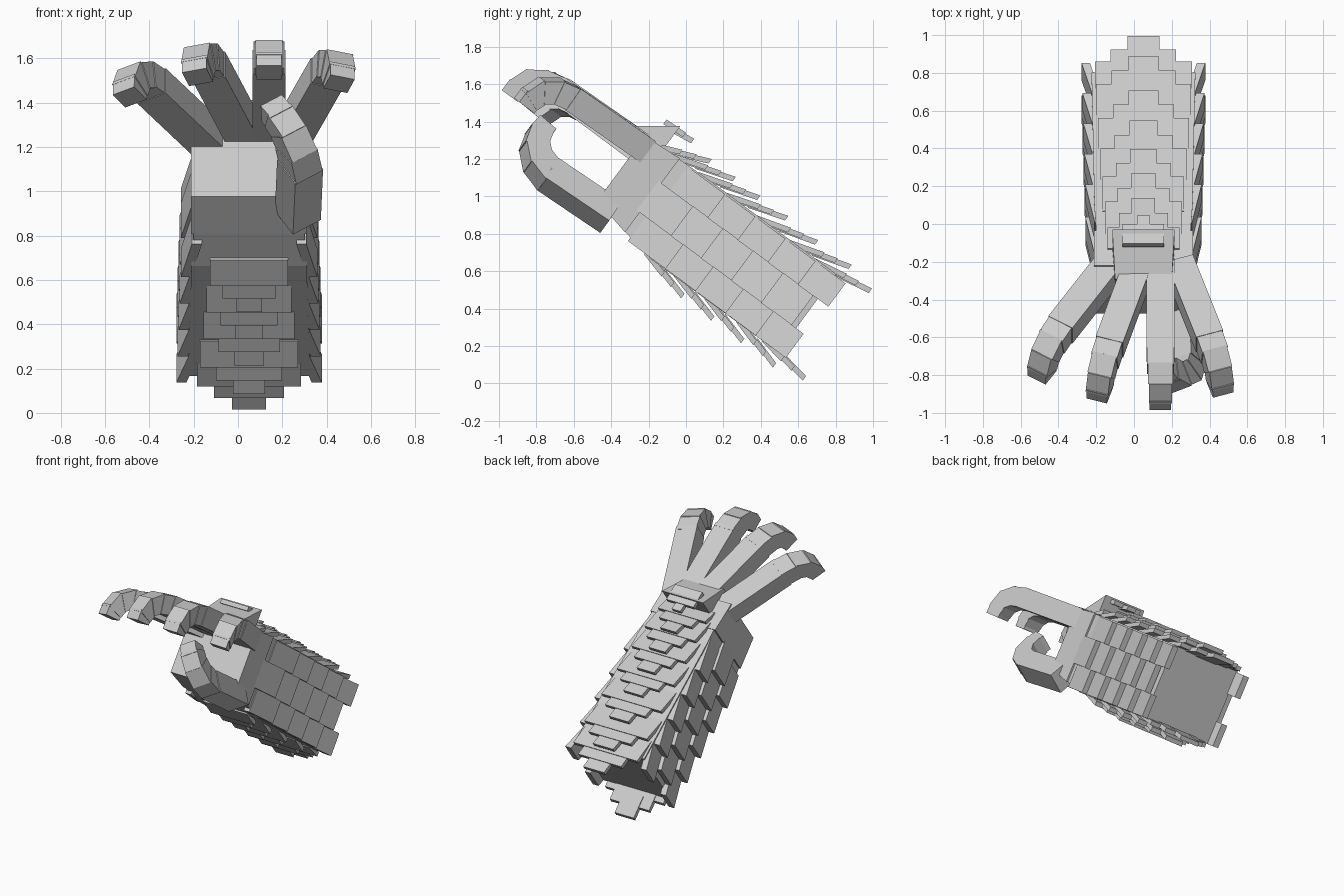
import bpy, bmesh, math
from mathutils import Vector, Matrix

if "Cube" in bpy.data.objects:
    bpy.data.objects.remove(bpy.data.objects["Cube"])

CX = 0.05                                   # arm centre line in x
P0 = Vector((CX, -0.35, 1.145))             # middle of the palm front
D = Vector((0, 0.804, -0.595))              # along the arm, hand to elbow
N = Vector((0, 0.595, 0.804))               # out of the back of the hand
X = Vector((1, 0, 0))


def finish(bm, name):
    bmesh.ops.recalc_face_normals(bm, faces=bm.faces[:])
    me = bpy.data.meshes.new(name)
    bm.to_mesh(me)
    bm.free()
    ob = bpy.data.objects.new(name, me)
    bpy.context.collection.objects.link(ob)
    return ob


def hexa(bm, a, b):
    """Box joining quad a to quad b."""
    va = [bm.verts.new(p) for p in a]
    vb = [bm.verts.new(p) for p in b]
    bm.faces.new(va)
    bm.faces.new(vb[::-1])
    for i in range(4):
        j = (i + 1) % 4
        bm.faces.new((va[i], vb[i], vb[j], va[j]))


def arm_section(u, hx, lo, hi):
    c = P0 + D * u
    return [c - X * hx + N * lo, c + X * hx + N * lo, c + X * hx + N * hi, c - X * hx + N * hi]


def slab(bm, lat, out, l0, l1, u0, u1, h0, h1, t):
    """Plate flaring from height h0 to h1 along the arm."""
    q = []
    for u, h in ((u0, h0), (u1, h1)):
        c = P0 + D * u
        q.append([c + lat * l0 + out * (h - t), c + lat * l1 + out * (h - t),
                  c + lat * l1 + out * h, c + lat * l0 + out * h])
    hexa(bm, *q)


def stepped_row(name, out, tip_u, tip_h, s, base_h, length=0.36):
    """Three-step arrow shaped scale, wide at the root and narrow at the tip."""
    bm = bmesh.new()
    u0 = tip_u - length
    for i, (hw, back) in enumerate(((0.245, 0.155), (0.165, 0.08), (0.08, 0.0))):
        u1 = tip_u - back
        start = u0 + 0.07 * i
        f = lambda u: base_h + (tip_h - base_h) * (u - u0) / length + 0.006 * (1 - i)
        slab(bm, X, out, -hw * s, hw * s, start, u1, f(start), f(u1), 0.03)
    finish(bm, name)


# Palm, wrist and forearm core
for name, a, b in (
        ("palm", (0, 0.262, -0.21, 0.22), (0.22, 0.262, -0.257, 0.235)),
        ("wrist", (0.22, 0.25, -0.255, 0.23), (0.42, 0.262, -0.29, 0.235)),
        ("forearm", (0.42, 0.26, -0.29, 0.235), (1.26, 0.275, -0.285, 0.235))):
    bm = bmesh.new()
    hexa(bm, arm_section(*a), arm_section(*b))
    finish(bm, name)

# Wedge on the back of the hand with its small tips
bm = bmesh.new()
hexa(bm, arm_section(-0.09, 0.15, 0.17, 0.22), arm_section(0.12, 0.165, 0.21, 0.375))
slab(bm, X, N, -0.11, 0.11, 0.04, 0.165, 0.36, 0.365, 0.03)
slab(bm, X, N, -0.035, 0.035, 0.10, 0.22, 0.35, 0.365, 0.03)
finish(bm, "hand_guard")

# Upper and lower scale rows
for i, (u, h) in enumerate(((0.36, 0.34), (0.52, 0.34), (0.685, 0.338), (0.87, 0.339),
                            (1.075, 0.33), (1.297, 0.332), (1.46, 0.293))):
    stepped_row(f"top_scale_{i}", N, u, h, min(1.05, 0.78 + 0.05 * i), 0.23,
                0.26 if i == 0 else 0.34)
for i, (u, h) in enumerate(((0.671, 0.368), (0.871, 0.37), (1.071, 0.371),
                            (1.285, 0.374), (1.455, 0.335))):
    stepped_row(f"bottom_scale_{i}", -N, u, h, 0.72 + 0.06 * i, 0.285, 0.30)

# Staggered side scales, mirrored left and right
for side in (-1, 1):
    bm = bmesh.new()
    for k in range(5):
        tip = 1.33 - 0.2 * k
        for lo, hi, back in ((0.07, 0.225, 0), (-0.125, 0.07, 0.1), (-0.285, -0.125, 0.02)):
            u1 = tip - back
            slab(bm, N, X * side, lo, hi, u1 - 0.25, u1, 0.258, 0.328 - 0.005 * k, 0.045)
    finish(bm, "side_scales_" + ("left" if side < 0 else "right"))


def beam(bm, p, d, length, up, w, t):
    """Rectangular bar from p along d."""
    s = d.cross(up).normalized()
    up = s.cross(d).normalized()
    quad = lambda c: [c - s * w - up * t, c + s * w - up * t, c + s * w + up * t, c - s * w + up * t]
    hexa(bm, quad(p), quad(p + d * length))


def digit(name, base, end, up, w, t, curl):
    """Straight bar followed by curling, shrinking joints."""
    bm = bmesh.new()
    base, end = Vector(base), Vector(end)
    d = (end - base).normalized()
    side = d.cross(up).normalized()
    up = side.cross(d)
    beam(bm, base, d, (end - base).length, up, w, t)
    p = end
    for i, (bend, length) in enumerate(curl):
        r = Matrix.Rotation(math.radians(-bend), 3, side)
        dd, uu = r @ d, r @ up
        k = 1 - 0.06 * (i + 1)
        beam(bm, p - dd * 0.035, dd, length + 0.035, uu, w * k, t * k)
        p = p + dd * length
    finish(bm, name)


# Four splayed fingers
curl = ((10, 0.085), (34, 0.08), (68, 0.085), (88, 0.04))
for name, b, e in (
        ("finger_outer", (-0.13, -0.23, 1.23), (-0.39, -0.56, 1.475)),
        ("finger_second", (0.03, -0.22, 1.26), (-0.13, -0.65, 1.56)),
        ("finger_third", (0.14, -0.22, 1.26), (0.14, -0.69, 1.58)),
        ("finger_inner", (0.24, -0.22, 1.25), (0.40, -0.62, 1.53))):
    digit(name, b, e, N, 0.075, 0.07, curl)

# Thumb, curling up towards the palm
digit("thumb", (0.27, -0.40, 0.89), (0.28, -0.74, 1.12), Vector((0.55, -0.5, -0.68)),
      0.075, 0.075, ((22, 0.09), (50, 0.09), (80, 0.09), (98, 0.05)))
